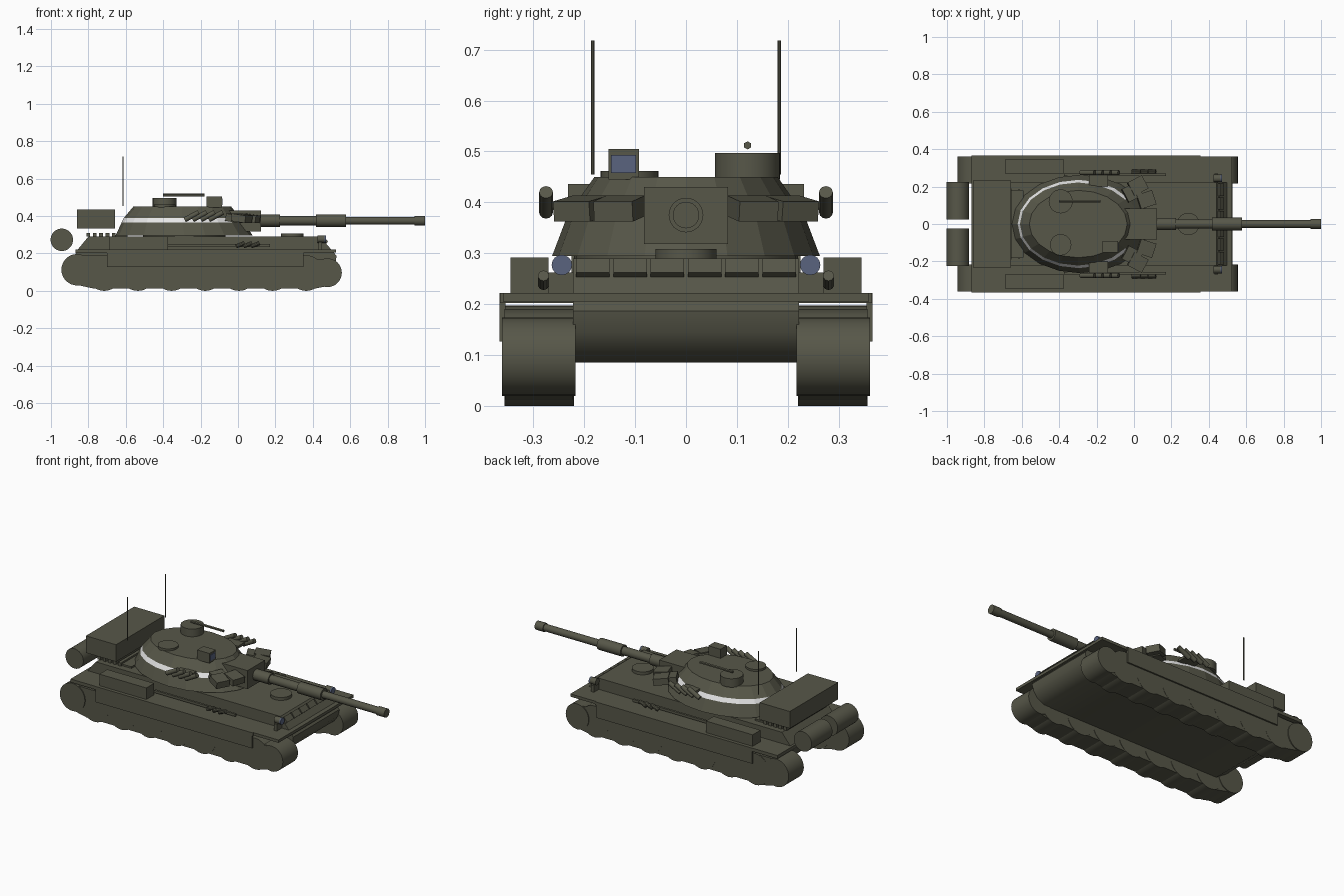
import bpy, bmesh, math
from mathutils import Matrix, Vector

if "Cube" in bpy.data.objects:
    bpy.data.objects.remove(bpy.data.objects["Cube"])


def material(name, rgb):
    m = bpy.data.materials.new(name)
    m.diffuse_color = (*rgb, 1)
    m.use_nodes = True
    m.node_tree.nodes["Principled BSDF"].inputs["Base Color"].default_value = m.diffuse_color
    return m


OLIVE = material("olive green", (.095, .095, .066))
WHITE = material("white stripe", (.8, .8, .8))
BLUE = material("blue glass", (.10, .125, .21))


def finish(name, bm, mat, smooth=False):
    bmesh.ops.recalc_face_normals(bm, faces=bm.faces)
    me = bpy.data.meshes.new(name)
    bm.to_mesh(me)
    bm.free()
    ob = bpy.data.objects.new(name, me)
    bpy.context.collection.objects.link(ob)
    me.materials.append(mat)
    if smooth:
        bpy.ops.object.select_all(action='DESELECT')
        bpy.context.view_layer.objects.active = ob
        ob.select_set(True)
        bpy.ops.object.shade_smooth_by_angle(angle=math.radians(35))
    return ob


def box(name, x, y, z, mat=OLIVE, rot=None):
    """Box from (min, max) ranges, optionally rotated about its centre."""
    bm = bmesh.new()
    c = Vector((sum(x) / 2, sum(y) / 2, sum(z) / 2))
    m = Matrix.Translation(c)
    if rot:
        m = m @ rot
    m = m @ Matrix.Diagonal((x[1] - x[0], y[1] - y[0], z[1] - z[0], 1))
    bmesh.ops.create_cube(bm, size=1, matrix=m)
    return finish(name, bm, mat)


def rod(name, a, b, r, sides=24, mat=OLIVE):
    """Cylinder between two points."""
    a, b = Vector(a), Vector(b)
    d = b - a
    bm = bmesh.new()
    m = Matrix.Translation((a + b) / 2) @ d.to_track_quat('Z', 'Y').to_matrix().to_4x4()
    bmesh.ops.create_cone(bm, cap_ends=True, segments=sides, radius1=r, radius2=r,
                          depth=d.length, matrix=m)
    return finish(name, bm, mat, sides > 8)


def slab(name, profile, y0, y1, smooth=False):
    """Side profile (x, z) extruded across y."""
    bm = bmesh.new()
    f = bm.faces.new([bm.verts.new((x, y0, z)) for x, z in profile])
    g = bmesh.ops.extrude_face_region(bm, geom=[f])
    bmesh.ops.translate(bm, vec=(0, y1 - y0, 0),
                        verts=[v for v in g['geom'] if isinstance(v, bmesh.types.BMVert)])
    return finish(name, bm, OLIVE, smooth)


def arc(cx, cz, r, a0, a1, n=10):
    return [(cx + r * math.cos(math.radians(a0 + (a1 - a0) * i / n)),
             cz + r * math.sin(math.radians(a0 + (a1 - a0) * i / n))) for i in range(n + 1)]


# Hull and fender plate
slab("hull", [(-.87, .205), (-.8, .29), (.44, .29), (.527, .187), (.52, .145),
              (.495, .11), (.45, .085), (-.76, .085), (-.83, .13)], -.222, .222, True)
box("fender_plate", (-.87, .355), (-.365, .365), (.202, .222))
box("front_fender_plate", (.355, .525), (-.36, .36), (.205, .222))

# Running gear, skirts and side stowage, mirrored
belt = (arc(-.862, .11, .08, 90, 240) + [(-.77, .012), (.41, .012)]
        + arc(.478, .095, .072, -60, 90))
for s, side in ((1, "left"), (-1, "right")):
    slab(side + "_track", belt, s * .222, s * .356, True)
    rod(side + "_drive_sprocket", (-.86, s * .217, .113), (-.86, s * .362, .113), .084, 32)
    rod(side + "_idler_wheel", (.478, s * .217, .097), (.478, s * .362, .097), .077, 32)
    for i in range(7):
        x = -.715 + i * .18
        rod(f"{side}_road_wheel_{i + 1}", (x, s * .22, .095), (x, s * .357, .095), .095, 28)
    box(side + "_skirt", (-.70, .35), sorted((s * .355, s * .366)), (.127, .222))
    box(side + "_stowage_box", (-.69, -.375), sorted((s * .27, s * .345)), (.222, .292))
    box(side + "_fender_rail", (-.375, .17), sorted((s * .257, s * .27)), (.235, .25))
    for i in range(3):
        x = -.01 + i * .04
        rod(f"{side}_fender_tube_{i + 1}", (x, s * .28, .238), (x + .045, s * .28, .256), .011, 10)
    # Headlight with glass disc
    rod(side + "_headlight", (.425, s * .244, .277), (.462, s * .244, .277), .02, 16)
    rod(side + "_headlight_glass", (.462, s * .244, .277), (.47, s * .244, .277), .02, 16, BLUE)
    box(side + "_headlight_bracket", (.43, .45), sorted((s * .215, s * .27)), (.222, .262))
    # Fuel drum
    rod(side + "_fuel_drum", (-.942, s * .025, .273), (-.942, s * .225, .273), .06, 32)
    # Smoke launchers
    for i in range(4):
        x = -.285 + i * .043
        rod(f"{side}_smoke_tube_{i + 1}", (x, s * .275, .38), (x + .075, s * .275, .42), .0135, 12)
    box(side + "_smoke_bracket", (-.24, -.14), sorted((s * .2, s * .27)), (.385, .4))
    # Armour blocks beside the mantlet
    for i, (x, y, a) in enumerate(((.065, .13, 18), (.02, .205, 28), (-.01, .17, 28))):
        box(f"{side}_armour_block_{i + 1}", (x - .043, x + .043), (s * y - .04, s * y + .04),
            (.368, .408), rot=Matrix.Rotation(math.radians(s * a), 4, 'Z')
            @ Matrix.Rotation(math.radians(8), 4, 'Y'))
    rod(side + "_antenna", (-.615, s * .183, .455), (-.615, s * .183, .718), .0035, 8)

# Rear stowage bin, deck grille and glacis blocks
box("rear_bin", (-.86, -.657), (-.232, .232), (.333, .436))
box("deck_grille", (-.655, -.59), (-.18, .18), (.29, .3))
for i in range(5):
    x = -.81 + i * .034
    box(f"deck_bar_{i + 1}", (x, x + .02), (-.19, .19), (.29, .31))
for i in range(6):
    y = -.183 + i * .0732
    box(f"glacis_block_{i + 1}", (.446, .482), (y - .033, y + .033), (.262, .279),
        rot=Matrix.Rotation(math.radians(49.8), 4, 'Y'))
rod("driver_hatch", (.29, 0, .288), (.29, 0, .308), .06, 24)

# Turret: stacked faceted ellipses with a white stripe
SIDES = 20
levels = [(.295, -.2875, .367, .263), (.366, -.296, .326, .236),
          (.39, -.299, .311, .222), (.45, -.298, .262, .18)]
bm = bmesh.new()
rings = []
for z, cx, rx, ry in levels:
    rings.append([bm.verts.new((cx + rx * math.cos(t), ry * math.sin(t), z))
                  for t in (2 * math.pi * k / SIDES for k in range(SIDES))])
bm.faces.new(rings[0])
bm.faces.new(rings[-1])
for j in range(3):
    for k in range(SIDES):
        n = (k + 1) % SIDES
        f = bm.faces.new((rings[j][k], rings[j][n], rings[j + 1][n], rings[j + 1][k]))
        if j == 1 and f.calc_center_median().x < -.02:
            f.material_index = 1
turret = finish("turret", bm, OLIVE)
turret.data.materials.append(WHITE)
rod("turret_ring", (-.2875, 0, .28), (-.2875, 0, .3), .22, 32)

# Mantlet and gun
box("mantlet", (-.05, .122), (-.083, .083), (.318, .43))
for name, x0, x1, r in (("gun_sleeve", .1, .225, .033), ("gun_barrel_rear", .22, .425, .025),
                        ("fume_extractor", .418, .577, .034), ("gun_barrel", .57, .96, .021),
                        ("muzzle", .945, 1.0, .026)):
    rod(name, (x0, 0, .375), (x1, 0, .375), r, 24)

# Turret roof: cupola, machine gun, hatch and sight
rod("cupola", (-.392, .121, .445), (-.392, .121, .497), .064, 28)
rod("machine_gun", (-.40, .121, .512), (-.18, .121, .512), .008, 6)
rod("loader_hatch", (-.392, -.111, .445), (-.392, -.111, .462), .057, 28)
box("sight_housing", (-.168, -.086), (-.152, -.092), (.445, .505))
box("sight_glass", (-.086, -.082), (-.147, -.098), (.458, .493), BLUE)
